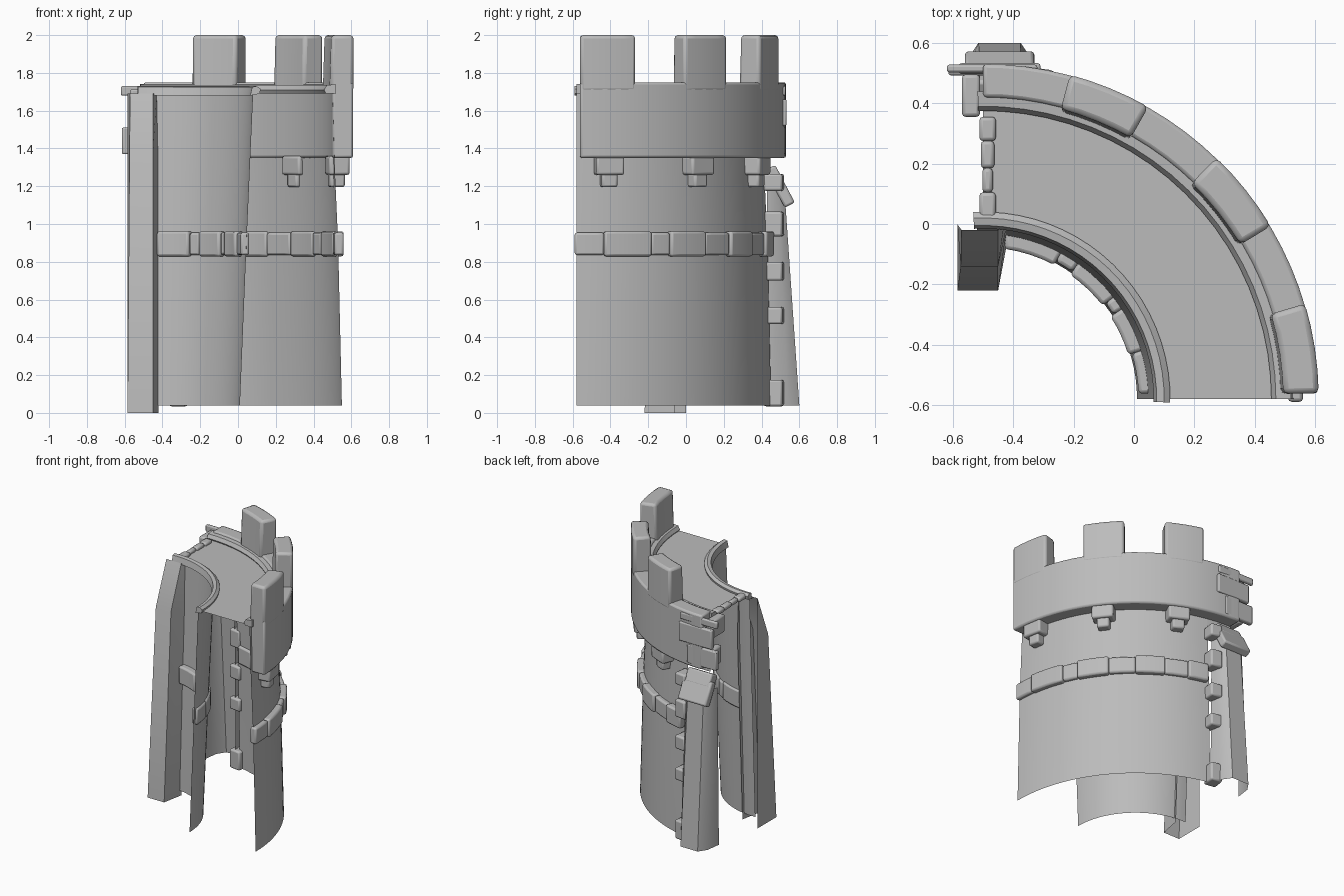
import bpy
import bmesh
import math
from mathutils import Matrix, Vector

if "Cube" in bpy.data.objects:
    bpy.data.objects.remove(bpy.data.objects["Cube"], do_unlink=True)

CX, CY = -0.5, -0.58  # centre of the curved wall

stone = bpy.data.materials.new("grey_stone")
stone.use_nodes = True
stone.diffuse_color = (0.5, 0.5, 0.5, 1)
bsdf = next(n for n in stone.node_tree.nodes if n.type == 'BSDF_PRINCIPLED')
bsdf.inputs["Base Color"].default_value = (0.5, 0.5, 0.5, 1)
bsdf.inputs["Roughness"].default_value = 0.9


def finish(name, bm, bevel=0.0):
    bmesh.ops.recalc_face_normals(bm, faces=bm.faces)
    mesh = bpy.data.meshes.new(name)
    bm.to_mesh(mesh)
    bm.free()
    mesh.materials.append(stone)
    ob = bpy.data.objects.new(name, mesh)
    bpy.context.collection.objects.link(ob)
    bpy.ops.object.select_all(action='DESELECT')
    ob.select_set(True)
    bpy.context.view_layer.objects.active = ob
    bpy.ops.object.shade_smooth_by_angle(angle=math.radians(35))
    if bevel:
        mod = ob.modifiers.new("soft_edges", 'BEVEL')
        mod.width, mod.segments = bevel, 2
        mod.limit_method, mod.angle_limit = 'ANGLE', math.radians(40)
    return ob


def loft(name, rings, solid=True, bevel=0.0):
    """Join matching rings of points; a solid loft is closed and capped."""
    bm = bmesh.new()
    rows = [[bm.verts.new(p) for p in ring] for ring in rings]
    count = len(rows[0])
    for a, b in zip(rows, rows[1:]):
        for i in range(count if solid else count - 1):
            j = (i + 1) % count
            bm.faces.new((a[i], a[j], b[j], b[i]))
    if solid:
        bm.faces.new(rows[0])
        bm.faces.new(rows[-1])
    return finish(name, bm, bevel)


def polar(r, deg, z):
    t = math.radians(deg)
    return (CX + r * math.cos(t), CY + r * math.sin(t), z)


def sweep(name, profile, a0, a1, steps, solid=True, bevel=0.0):
    """Sweep an (r, z) profile around the wall centre."""
    angles = [a0 + (a1 - a0) * i / steps for i in range(steps + 1)]
    return loft(name, [[polar(r, a, z) for r, z in profile] for a in angles], solid, bevel)


def rect(r0, r1, z0, z1):
    return [(r0, z0), (r1, z0), (r1, z1), (r0, z1)]


def block(name, centre, size, turn=0, tilt=0, bevel=0.012):
    bm = bmesh.new()
    m = (Matrix.Translation(centre) @ Matrix.Rotation(math.radians(turn), 4, 'Z')
         @ Matrix.Rotation(math.radians(tilt), 4, 'X') @ Matrix.Diagonal(Vector(size).to_4d()))
    bmesh.ops.create_cube(bm, size=1, matrix=m)
    return finish(name, bm, bevel)


# Thin curved walls and the walkway
sweep("outer_wall", [(1.05, 0.04), (1.03, 0.9), (1.01, 1.35), (1.0, 1.7)], 0, 79, 24, solid=False)
sweep("outer_wall_top", [(1.01, 1.3), (1.0, 1.7)], 79, 90, 4, solid=False)
sweep("inner_wall", [(0.51, 0.04), (0.545, 0.9), (0.58, 1.69)], 0, 92, 24, solid=False)
sweep("walkway", [(0.58, 1.7), (1.01, 1.7)], 0, 90, 24, solid=False)

# Rounded rims along the walkway
sweep("inner_rim", [(0.565, 1.68), (0.615, 1.69), (0.62, 1.715), (0.6, 1.73), (0.575, 1.725)],
      -1, 93, 20)
sweep("outer_rim", [(1.02, 1.69), (0.965, 1.69), (0.955, 1.71), (0.97, 1.735), (1.02, 1.74)],
      0, 91, 20)

# Parapet with three merlons
sweep("parapet", rect(1.0, 1.11, 1.35, 1.75), 1, 90, 24, bevel=0.012)
for i, (a0, a1) in enumerate([(1, 16.5), (31, 46), (60.5, 75)]):
    sweep(f"merlon_{i + 1}", [(0.985, 1.7), (1.112, 1.7), (1.112, 2.0), (0.995, 2.0)],
          a0, a1, 4, bevel=0.018)

# Corbels under the parapet
for i, a in enumerate([9.5, 38, 66]):
    block(f"corbel_upper_{i + 1}", polar(1.04, a, 1.31), (0.11, 0.15, 0.1), turn=a)
    block(f"corbel_lower_{i + 1}", polar(1.035, a, 1.235), (0.08, 0.085, 0.08), turn=a)


# Belt courses made of separate stones, bulged alternately
def belt(name, cuts, r0, r1, bulge):
    for i, (a, b) in enumerate(zip(cuts, cuts[1:])):
        k = bulge * (i % 2)
        sweep(f"{name}_{i + 1}", rect(r0, r1 + k, 0.835 - abs(k) / 2, 0.955 + abs(k) / 2),
              a, b, 4, bevel=0.012)


belt("outer_belt", [-0.5, 8, 22, 28, 40, 50, 61, 70, 78], 1.01, 1.06, 0.012)
belt("inner_belt", [2, 17, 33, 38, 55, 62, 82], 0.56, 0.515, -0.012)

# Inner pilaster, open at the back, stepping out towards its foot
levels = [(0.0, -0.22, -0.42), (1.38, -0.14, -0.42), (1.69, -0.02, -0.43)]
loft("inner_pilaster",
     [[(-0.585, 0.0, z), (-0.585 + z * 0.008, front, z), (-0.45, front, z),
       (side, min(front + 0.16, 0.0), z)] for z, front, side in levels], solid=False)

# Outer buttress: open U section, tapering upwards
section = [(-0.32, 0.43), (-0.335, 0.54), (-0.375, 0.6), (-0.515, 0.6), (-0.555, 0.54), (-0.57, 0.43)]
loft("buttress", [[(x * (1 - t * 0.08) - t * 0.035, y - t * 0.08 * (y - 0.43) / 0.17, z)
                   for x, y in section] for t, z in [(0, 0.04), (0.5, 0.62), (1, 1.2)]], solid=False)
block("buttress_cap", (-0.445, 0.51, 1.175), (0.23, 0.06, 0.17), tilt=28)
block("buttress_cap_upper", (-0.445, 0.46, 1.25), (0.2, 0.08, 0.1), tilt=28)

# Corner stones between buttress and wall
for i, (z, h) in enumerate([(0.105, 0.14), (0.515, 0.09), (0.75, 0.1), (1.0, 0.13), (1.22, 0.09)]):
    block(f"corner_stone_{i + 1}", (-0.315, 0.465, z), (0.09, 0.1, h), turn=-8)

# Stones at the end of the parapet
block("end_slab_upper", (-0.445, 0.515, 1.59), (0.27, 0.035, 0.14), bevel=0.008)
block("end_slab_lower", (-0.495, 0.51, 1.44), (0.24, 0.035, 0.14), bevel=0.008)
block("end_slab_top", (-0.47, 0.515, 1.705), (0.3, 0.025, 0.05), bevel=0.008)
block("end_post", (-0.54, 0.425, 1.65), (0.06, 0.14, 0.13))
block("end_post_lower", (-0.535, 0.44, 1.43), (0.05, 0.12, 0.13))

# Row of edging stones at the open end of the walkway
for i, (y, length, width) in enumerate([(0.06, 0.09, 0.055), (0.145, 0.08, 0.035),
                                        (0.23, 0.09, 0.045), (0.315, 0.08, 0.055)]):
    block(f"edge_stone_{i + 1}", (-0.485, y, 1.705), (width, length, 0.035))
